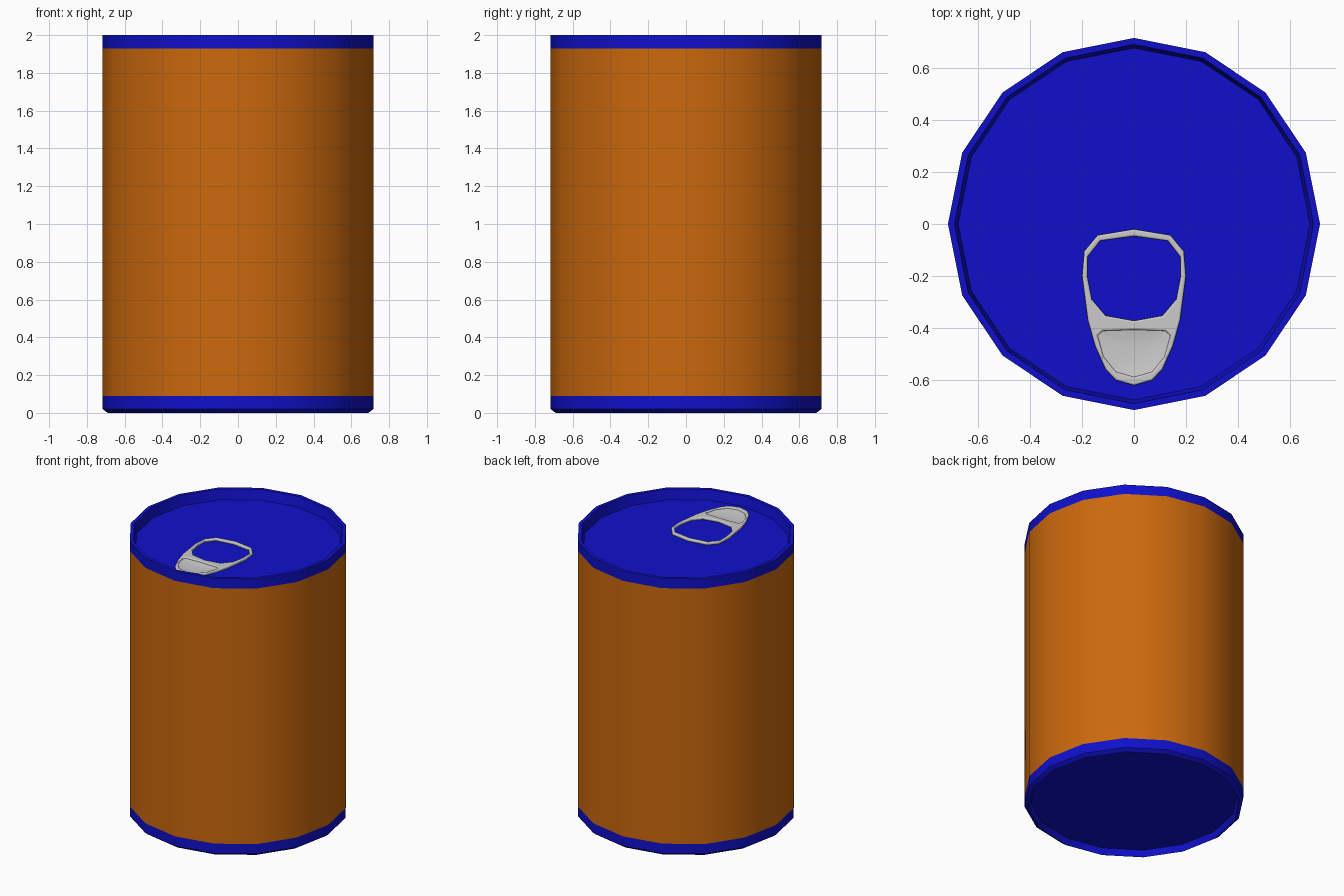
import bpy, bmesh, math

cube = bpy.data.objects.get("Cube")
if cube:
    bpy.data.objects.remove(cube, do_unlink=True)


def material(name, rgb):
    m = bpy.data.materials.new(name)
    m.use_nodes = True
    m.diffuse_color = (*rgb, 1)
    m.node_tree.nodes["Principled BSDF"].inputs["Base Color"].default_value = (*rgb, 1)
    return m


blue = material("blue", (0.005, 0.005, 0.6))
orange = material("orange", (0.6, 0.14, 0.004))
grey = material("light_grey", (0.6, 0.6, 0.6))


def add_mesh(name, mesh, mats):
    ob = bpy.data.objects.new(name, mesh)
    bpy.context.collection.objects.link(ob)
    for m in mats:
        mesh.materials.append(m)
    bpy.ops.object.select_all(action='DESELECT')
    ob.select_set(True)
    bpy.context.view_layer.objects.active = ob
    bpy.ops.object.shade_smooth_by_angle(angle=math.radians(32))
    return ob


def lathe(name, profile, mat, sides=16, cap_ends=True):
    """Turn a (radius, height) profile around z, closing both ends with flat discs."""
    bm = bmesh.new()
    rings = [[bm.verts.new((r * math.cos(2 * math.pi * i / sides),
                            r * math.sin(2 * math.pi * i / sides), z))
              for i in range(sides)] for r, z in profile]
    for a, b in zip(rings, rings[1:]):
        for i in range(sides):
            j = (i + 1) % sides
            bm.faces.new((a[i], a[j], b[j], b[i]))
    if cap_ends:
        bm.faces.new(rings[0][::-1])
        bm.faces.new(rings[-1])
    mesh = bpy.data.meshes.new(name)
    bm.to_mesh(mesh)
    bm.free()
    return add_mesh(name, mesh, [mat])


# Can body: recessed base, label wall, rim and recessed lid
R = 0.717
FLOOR = 1.93
can = lathe("can_body", [(0.675, 0.045), (0.69, 0.0), (R, 0.02), (R, 0.09), (R, 1.93),
                         (R, 2.0), (0.692, 2.0), (0.678, FLOOR)], blue)
can.data.materials.append(orange)
for f in can.data.polygons:
    if 0.5 < f.center.z < 1.5:
        f.material_index = 1


# Pull tab outlines, right half from back to front
outer = [(0, -0.02), (0.14, -0.043), (0.192, -0.105), (0.2, -0.2), (0.178, -0.37),
         (0.15, -0.47), (0.11, -0.56), (0.07, -0.602), (0, -0.622)]
finger_hole = [(0, -0.047), (0.13, -0.065), (0.178, -0.125), (0.18, -0.2),
               (0.163, -0.29), (0.11, -0.353), (0, -0.373)]
dimple = [(0, -0.408), (0.12, -0.412), (0.14, -0.43), (0.118, -0.51),
          (0.07, -0.57), (0, -0.59)]


def mirrored(half):
    return half + [(-x, y) for x, y in half[-2:0:-1]]


# Tab frame: filled outline with two holes and rounded edges
BEVEL = 0.007
curve = bpy.data.curves.new("tab_outline", 'CURVE')
curve.dimensions = '2D'
curve.fill_mode = 'BOTH'
curve.extrude = 0.003
curve.bevel_depth = BEVEL
curve.bevel_resolution = 2
curve.offset = -BEVEL
for half in (outer, finger_hole, dimple):
    pts = mirrored(half)
    s = curve.splines.new('POLY')
    s.points.add(len(pts) - 1)
    for p, (x, y) in zip(s.points, pts):
        p.co = (x, y, 0, 1)
    s.use_cyclic_u = True
helper = bpy.data.objects.new("tab_outline", curve)
bpy.context.collection.objects.link(helper)
bpy.context.view_layer.update()
frame_mesh = bpy.data.meshes.new_from_object(
    helper.evaluated_get(bpy.context.evaluated_depsgraph_get()))
bpy.data.objects.remove(helper, do_unlink=True)
frame_mesh.materials.clear()
frame = add_mesh("tab_frame", frame_mesh, [grey])
frame.location.z = FLOOR + 0.011

# Tab dimple: shallow dish inside the front opening
bm = bmesh.new()
loop = mirrored(dimple)
cy = -0.49
rings = [[bm.verts.new((x * k, cy + (y - cy) * k, FLOOR + z)) for x, y in loop]
         for k, z in ((1.06, 0.013), (0.75, 0.008), (0.35, 0.005))]
for a, b in zip(rings, rings[1:]):
    for i in range(len(loop)):
        j = (i + 1) % len(loop)
        bm.faces.new((a[i], a[j], b[j], b[i]))
bm.faces.new(rings[-1])
bmesh.ops.recalc_face_normals(bm, faces=bm.faces)
if sum(f.normal.z for f in bm.faces) < 0:
    bmesh.ops.reverse_faces(bm, faces=bm.faces)
mesh = bpy.data.meshes.new("tab_dimple")
bm.to_mesh(mesh)
bm.free()
add_mesh("tab_dimple", mesh, [grey])
